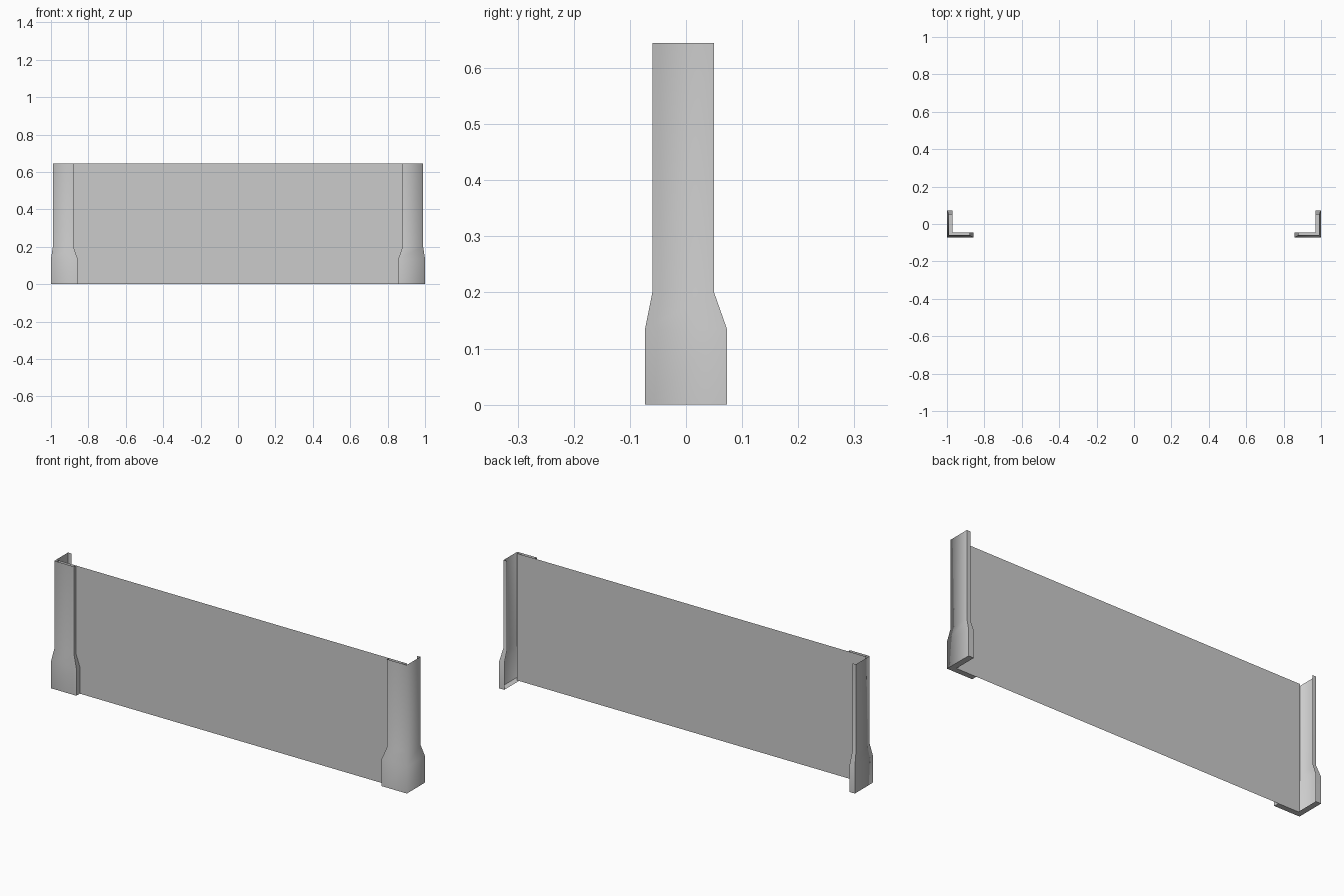
import bpy
import bmesh

cube = bpy.data.objects.get("Cube")
if cube:
    bpy.data.objects.remove(cube, do_unlink=True)

HEIGHT = 0.645
LIP_X, LIP_Y = 0.97, -0.045   # inner limit of the post returns

grey = bpy.data.materials.new("light_grey")
grey.use_nodes = True
grey.diffuse_color = (0.6, 0.6, 0.6, 1)
grey.node_tree.nodes["Principled BSDF"].inputs["Base Color"].default_value = (0.6, 0.6, 0.6, 1)


def finish(bm, name):
    mesh = bpy.data.meshes.new(name)
    bm.to_mesh(mesh)
    bm.free()
    mesh.materials.append(grey)
    obj = bpy.data.objects.new(name, mesh)
    bpy.context.collection.objects.link(obj)
    return obj


def section(flared):
    """Plan of the angled post: back lip, side wing, front wing, front lip."""
    out, front, back, inner = (1.0, -0.073, 0.073, 0.857) if flared else (0.99, -0.06, 0.05, 0.88)
    return [(LIP_X, back), (out, back), (out, front), (inner, front), (inner, LIP_Y)]


def corner_post(name, side):
    bm = bmesh.new()
    levels = [(0, True), (0.135, True), (0.2, False), (HEIGHT, False)]
    rings = [[bm.verts.new((side * x, y, z)) for x, y in section(flared)]
             for z, flared in levels]
    # outer walls and returned lips
    for low, high in zip(rings, rings[1:]):
        for i in range(len(low) - 1):
            quad = [low[i], low[i + 1], high[i + 1], high[i]]
            bm.faces.new(quad[::-1] if side > 0 else quad)
    # angled foot plate
    foot = rings[0] + [bm.verts.new((side * LIP_X, LIP_Y, 0))]
    bm.faces.new(foot if side > 0 else foot[::-1])
    # soft outer corner, crisp lips and foot
    for face in bm.faces:
        face.smooth = True
    for ring in rings:
        for vert in (ring[1], ring[3]):
            for edge in vert.link_edges:
                a, b = edge.verts
                if abs(a.co.z - b.co.z) > 0.01:
                    edge.smooth = False
    for edge in bm.edges:
        if all(v.co.z < 0.001 for v in edge.verts):
            edge.smooth = False
    return finish(bm, name)


corner_post("left_corner_post", 1)
corner_post("right_corner_post", -1)

# thin sheet between the posts
bm = bmesh.new()
w = 0.98
bm.faces.new([bm.verts.new(c) for c in
              ((-w, LIP_Y, 0), (w, LIP_Y, 0), (w, LIP_Y, HEIGHT), (-w, LIP_Y, HEIGHT))])
finish(bm, "panel")
